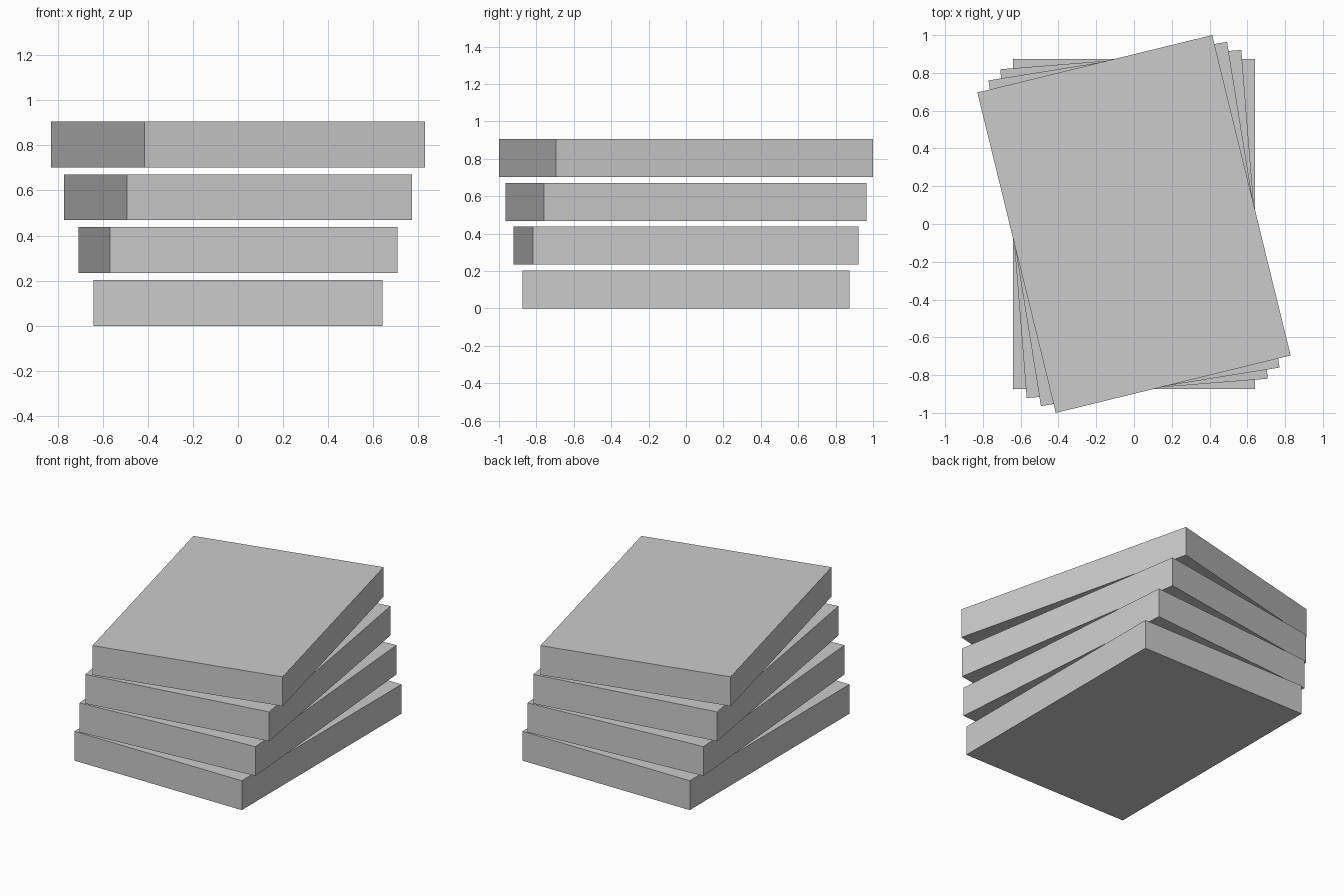
import bpy

cube = bpy.data.objects.get("Cube")
if cube:
    bpy.data.objects.remove(cube, do_unlink=True)

WIDTH, DEPTH, THICK = 1.28, 1.746, 0.203
PITCH = 0.234   # vertical spacing between slabs
TWIST = 0.08    # added turn per slab, radians

# Plain grey shared by every slab
grey = bpy.data.materials.new("light_grey")
grey.use_nodes = True
colour = (0.6, 0.6, 0.6, 1)
grey.diffuse_color = colour
grey.node_tree.nodes["Principled BSDF"].inputs["Base Color"].default_value = colour


def add_slab(name, level):
    bpy.ops.mesh.primitive_cube_add(size=1, location=(0, 0, THICK / 2 + level * PITCH))
    slab = bpy.context.object
    slab.name = name
    slab.scale = (WIDTH, DEPTH, THICK)
    slab.rotation_euler.z = level * TWIST
    slab.data.materials.append(grey)


# Twisted stack of separate floating slabs
for level, name in enumerate(("bottom_slab", "lower_slab", "upper_slab", "top_slab")):
    add_slab(name, level)
